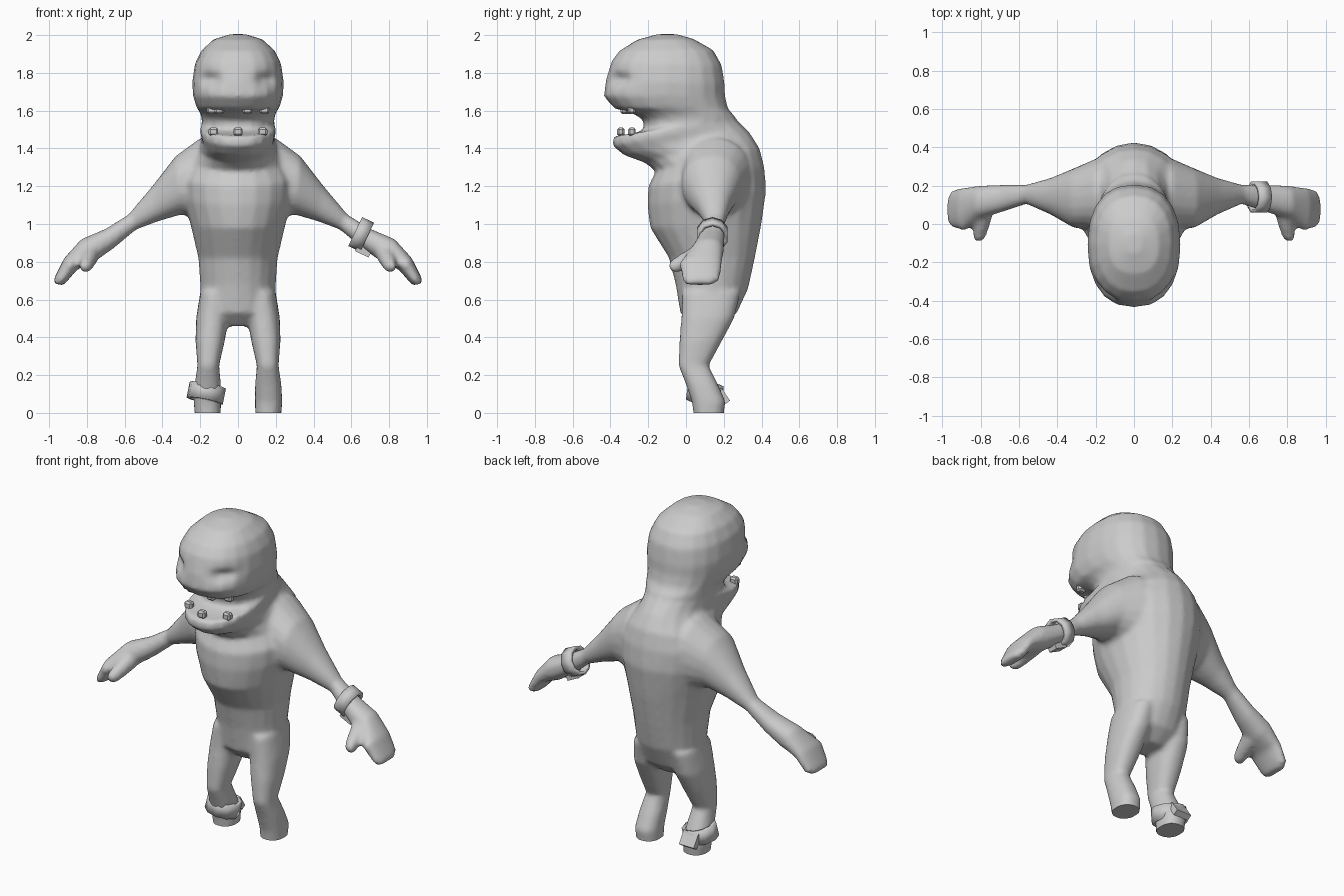
import bpy
import bmesh
import math
from mathutils import Vector, Matrix

cube = bpy.data.objects.get("Cube")
if cube:
    bpy.data.objects.remove(cube)

grey = bpy.data.materials.new("plain grey")
grey.use_nodes = True
grey.diffuse_color = (0.6, 0.6, 0.6, 1)
grey.node_tree.nodes["Principled BSDF"].inputs["Base Color"].default_value = (0.6, 0.6, 0.6, 1)


def make_object(name, bm):
    bmesh.ops.recalc_face_normals(bm, faces=bm.faces)
    mesh = bpy.data.meshes.new(name)
    bm.to_mesh(mesh)
    bm.free()
    mesh.materials.append(grey)
    obj = bpy.data.objects.new(name, mesh)
    bpy.context.collection.objects.link(obj)
    return obj


def smooth(obj, angle):
    bpy.ops.object.select_all(action="DESELECT")
    obj.select_set(True)
    bpy.context.view_layer.objects.active = obj
    bpy.ops.object.shade_smooth_by_angle(angle=math.radians(angle))


def loft(bm, rings, sides=20):
    """Skin closed rings given as (centre, half axis, half axis, roundness)."""
    loops = []
    for c, a, b, power in rings:
        loop = []
        for i in range(sides):
            t = math.tau * i / sides
            u, v = math.cos(t), math.sin(t)
            u = math.copysign(abs(u) ** power, u)
            v = math.copysign(abs(v) ** power, v)
            loop.append(bm.verts.new(c + a * u + b * v))
        loops.append(loop)
    for low, high in zip(loops, loops[1:]):
        for i in range(sides):
            j = (i + 1) % sides
            bm.faces.new((low[i], low[j], high[j], high[i]))
    bm.faces.new(loops[0])
    bm.faces.new(loops[-1])


def add_part(bm, rings, side=1):
    part = bmesh.new()
    loft(part, rings)
    part.transform(Matrix.Diagonal((side, 1, 1, 1)))
    bmesh.ops.recalc_face_normals(part, faces=part.faces)
    temp = bpy.data.meshes.new("temp")
    part.to_mesh(temp)
    part.free()
    bm.from_mesh(temp)
    bpy.data.meshes.remove(temp)


# Trunk and head: front y, front z, back y, back z, half width
trunk = [
    (0.04, 0.46, 0.19, 0.46, 0.10), (-0.03, 0.53, 0.27, 0.53, 0.20),
    (-0.055, 0.68, 0.33, 0.66, 0.20), (-0.09, 0.82, 0.365, 0.82, 0.21),
    (-0.19, 0.98, 0.40, 1.0, 0.25), (-0.205, 1.1, 0.425, 1.18, 0.29),
    (-0.20, 1.2, 0.415, 1.3, 0.30), (-0.16, 1.28, 0.39, 1.4, 0.26),
    (-0.22, 1.325, 0.34, 1.48, 0.21), (-0.33, 1.365, 0.30, 1.52, 0.19),
    (-0.39, 1.415, 0.27, 1.55, 0.20), (-0.385, 1.465, 0.26, 1.56, 0.20),
    (-0.30, 1.475, 0.26, 1.57, 0.195), (-0.225, 1.495, 0.25, 1.58, 0.19),
    (-0.225, 1.55, 0.24, 1.59, 0.195), (-0.29, 1.59, 0.23, 1.6, 0.205),
    (-0.38, 1.612, 0.22, 1.62, 0.22), (-0.435, 1.675, 0.207, 1.68, 0.238),
    (-0.425, 1.76, 0.205, 1.74, 0.243), (-0.395, 1.86, 0.19, 1.84, 0.228),
    (-0.355, 1.915, 0.145, 1.92, 0.195), (-0.26, 1.975, 0.04, 1.98, 0.13),
    (-0.15, 2.005, -0.05, 2.005, 0.04),
]
# Arm: upper x, upper z, lower x, lower z, front y, back y
arm = [
    (0.06, 1.44, 0.08, 1.05, 0.0, 0.36), (0.2, 1.455, 0.2, 1.03, -0.03, 0.34),
    (0.33, 1.36, 0.3, 1.05, -0.02, 0.29), (0.45, 1.205, 0.42, 1.015, 0.05, 0.24),
    (0.58, 1.05, 0.54, 0.97, 0.105, 0.205), (0.70, 0.975, 0.66, 0.87, 0.065, 0.205),
    (0.83, 0.92, 0.76, 0.80, 0.03, 0.20), (0.92, 0.82, 0.85, 0.76, -0.035, 0.19),
    (0.97, 0.72, 0.91, 0.69, -0.02, 0.18), (0.98, 0.69, 0.93, 0.672, 0.0, 0.14),
]
# Leg: z, inner x, outer x, front y, back y
leg = [
    (-0.004, 0.09, 0.23, 0.04, 0.20), (0.06, 0.09, 0.235, 0.03, 0.21),
    (0.15, 0.09, 0.23, 0.0, 0.17), (0.25, 0.10, 0.215, -0.04, 0.12),
    (0.38, 0.07, 0.225, -0.035, 0.19), (0.5, 0.05, 0.222, -0.025, 0.255),
    (0.64, 0.04, 0.2, -0.02, 0.29),
]

bm = bmesh.new()
add_part(bm, [(Vector((0, (yf + yb) / 2, (zf + zb) / 2)), Vector((w, 0, 0)),
               Vector((0, yb - yf, zb - zf)) / 2, 0.85 if zf > 1.34 else 1)
              for yf, zf, yb, zb, w in trunk])
arm_rings = [(Vector(((xu + xl) / 2, (yf + yb) / 2, (zu + zl) / 2)),
              Vector((xu - xl, 0, zu - zl)) / 2, Vector((0, (yb - yf) / 2, 0)), 0.9)
             for xu, zu, xl, zl, yf, yb in arm]
leg_rings = [(Vector(((xi + xo) / 2, (yf + yb) / 2, z)), Vector(((xo - xi) / 2, 0, 0)),
              Vector((0, (yb - yf) / 2, 0)), 0.85) for z, xi, xo, yf, yb in leg]
thumb_rings = [(Vector((0.78, 0.07, 0.84)).lerp(Vector((0.81, -0.085, 0.765)), t),
                Vector((r, 0, 0)), Vector((0, r * 0.4, -r)), 1)
               for t, r in ((0, 0.05), (0.5, 0.042), (0.85, 0.034), (1, 0.022))]
for side in (-1, 1):
    for rings in (arm_rings, leg_rings, thumb_rings):
        add_part(bm, rings, side)

# Fuse everything into one skin
draft = make_object("body_draft", bm)
remesh = draft.modifiers.new("fuse", "REMESH")
remesh.mode = "VOXEL"
remesh.voxel_size = 0.014
relax = draft.modifiers.new("relax", "SMOOTH")
relax.factor = 0.5
relax.iterations = 5
graph = bpy.context.evaluated_depsgraph_get()
fused = bpy.data.meshes.new_from_object(draft.evaluated_get(graph))
bpy.data.objects.remove(draft)
bm = bmesh.new()
bm.from_mesh(fused)
bpy.data.meshes.remove(fused)

# Sunken eye sockets under the brow, and flat soles
for v in bm.verts:
    for side in (-1, 1):
        d = v.co - Vector((side * 0.15, -0.35, 1.765))
        pull = math.exp(-(d.x / 0.06) ** 2 - (d.y / 0.12) ** 2 - (d.z / 0.035) ** 2)
        v.co += Vector((-side * 0.01, 0.035, 0)) * pull
    if v.co.z < 0.012:
        v.co.z = 0
body = make_object("body", bm)
smooth(body, 50)


# Teeth along both lips
def tooth(name, x, y, z):
    bm = bmesh.new()
    bmesh.ops.create_cube(bm, size=1, matrix=Matrix.Translation((x, y, z))
                          @ Matrix.Diagonal((0.05, 0.04, 0.045, 1)))
    bmesh.ops.bevel(bm, geom=bm.edges[:], offset=0.01, segments=1, affect="EDGES")
    smooth(make_object(name, bm), 30)


for i, x in enumerate((-0.13, 0, 0.13)):
    tooth(f"lower_tooth_{i}", x, -0.345 + abs(x) * 0.45, 1.488)
for i, x in enumerate((-0.14, -0.1, 0.05, 0.14)):
    tooth(f"upper_tooth_{i}", x, -0.35 + abs(x) * 0.45, 1.605)


# Shackles: an open faceted band with a small clasp
def shackle(name, centre, axis, rx, ry, width, clasp_at, clasp_size, clasp_turn):
    turn = Vector(axis).to_track_quat("Z", "Y").to_matrix().to_4x4()
    place = Matrix.Translation(centre) @ turn
    bm = bmesh.new()
    bmesh.ops.create_cone(bm, cap_ends=False, segments=10, radius1=1, radius2=1, depth=1,
                          matrix=place @ Matrix.Diagonal((rx, ry, width, 1)))
    band = make_object(name, bm)
    shell = band.modifiers.new("thickness", "SOLIDIFY")
    shell.thickness = 0.02
    smooth(band, 25)
    bm = bmesh.new()
    bmesh.ops.create_cube(bm, size=1, matrix=Matrix.Translation(clasp_at) @ clasp_turn
                          @ Matrix.Diagonal((*clasp_size, 1)))
    make_object(name + "_clasp", bm)


shackle("wrist_shackle", (0.652, 0.14, 0.945), (0.88, 0, -0.42), 0.085, 0.085, 0.07,
        (0.665, 0.13, 0.86), (0.08, 0.06, 0.045), Matrix.Rotation(0.45, 4, "Y"))
shackle("ankle_shackle", (-0.168, 0.1, 0.105), (0.2, 0.12, 1), 0.098, 0.098, 0.085,
        (-0.165, 0.195, 0.09), (0.1, 0.035, 0.085), Matrix.Rotation(0.6, 4, "X"))
